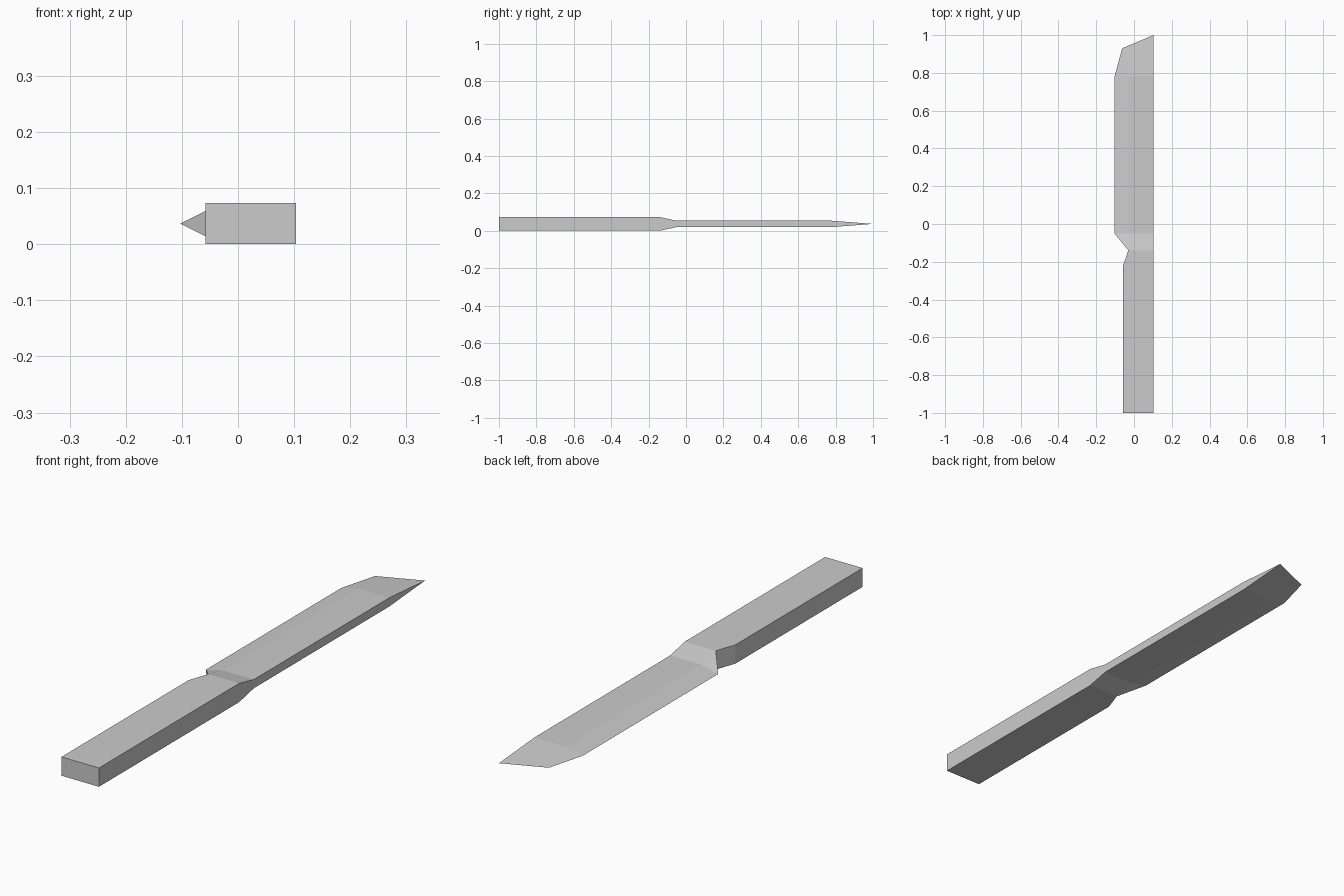
import bpy
import bmesh

cube = bpy.data.objects.get("Cube")
if cube:
    bpy.data.objects.remove(cube, do_unlink=True)

steel = bpy.data.materials.new("grey steel")
steel.use_nodes = True
GREY = (0.6, 0.6, 0.6, 1)
steel.diffuse_color = GREY
steel.node_tree.nodes["Principled BSDF"].inputs["Base Color"].default_value = GREY

SPINE, BEVEL, MID = 0.103, -0.03, 0.0365   # spine x, bevel line x, centre height
THICK, THIN = 0.0365, 0.017                # half thickness of handle and blade


def loft(name, stations, cap_start=False):
    """Join cross-sections, each (spine y, edge y, bevel x, edge x, half, edge half)."""
    bm = bmesh.new()
    rings = []
    for y, edge_y, bevel_x, edge_x, half, edge_half in stations:
        bevel_y = edge_y if bevel_x == edge_x else y
        bevel_half = edge_half if bevel_x == edge_x else half
        top = [(SPINE, y, half), (bevel_x, bevel_y, bevel_half), (edge_x, edge_y, edge_half)]
        outline = [(x, v, MID + h) for x, v, h in top]
        outline += [(x, v, MID - h) for x, v, h in reversed(top)]
        rings.append([bm.verts.new(p) for p in outline])
    for a, b in zip(rings, rings[1:]):
        for i in range(len(a)):
            j = (i + 1) % len(a)
            bm.faces.new((a[i], a[j], b[j], b[i]))
    if cap_start:
        bm.faces.new(rings[0])
    # Merge the points that meet at the notch, cutting edge and tip
    bmesh.ops.remove_doubles(bm, verts=bm.verts, dist=0.0005)
    bmesh.ops.recalc_face_normals(bm, faces=bm.faces)
    mesh = bpy.data.meshes.new(name)
    bm.to_mesh(mesh)
    bm.free()
    mesh.materials.append(steel)
    obj = bpy.data.objects.new(name, mesh)
    bpy.context.collection.objects.link(obj)
    return obj


# Rectangular handle, narrowing into the notch
notch = (-0.14, -0.14, BEVEL, BEVEL, THICK, THICK)
loft("handle", [
    (-1, -1, BEVEL, -0.058, THICK, THICK),
    (-0.22, -0.22, BEVEL, -0.058, THICK, THICK),
    notch,
], cap_start=True)

# Single-edged blade, thinning to a slanted tip
loft("blade", [
    notch,
    (-0.05, -0.05, BEVEL, -0.103, THIN, 0),
    (0.78, 0.78, BEVEL, -0.103, THIN, 0),
    (1, 0.93, -0.063, -0.063, 0, 0),
])
